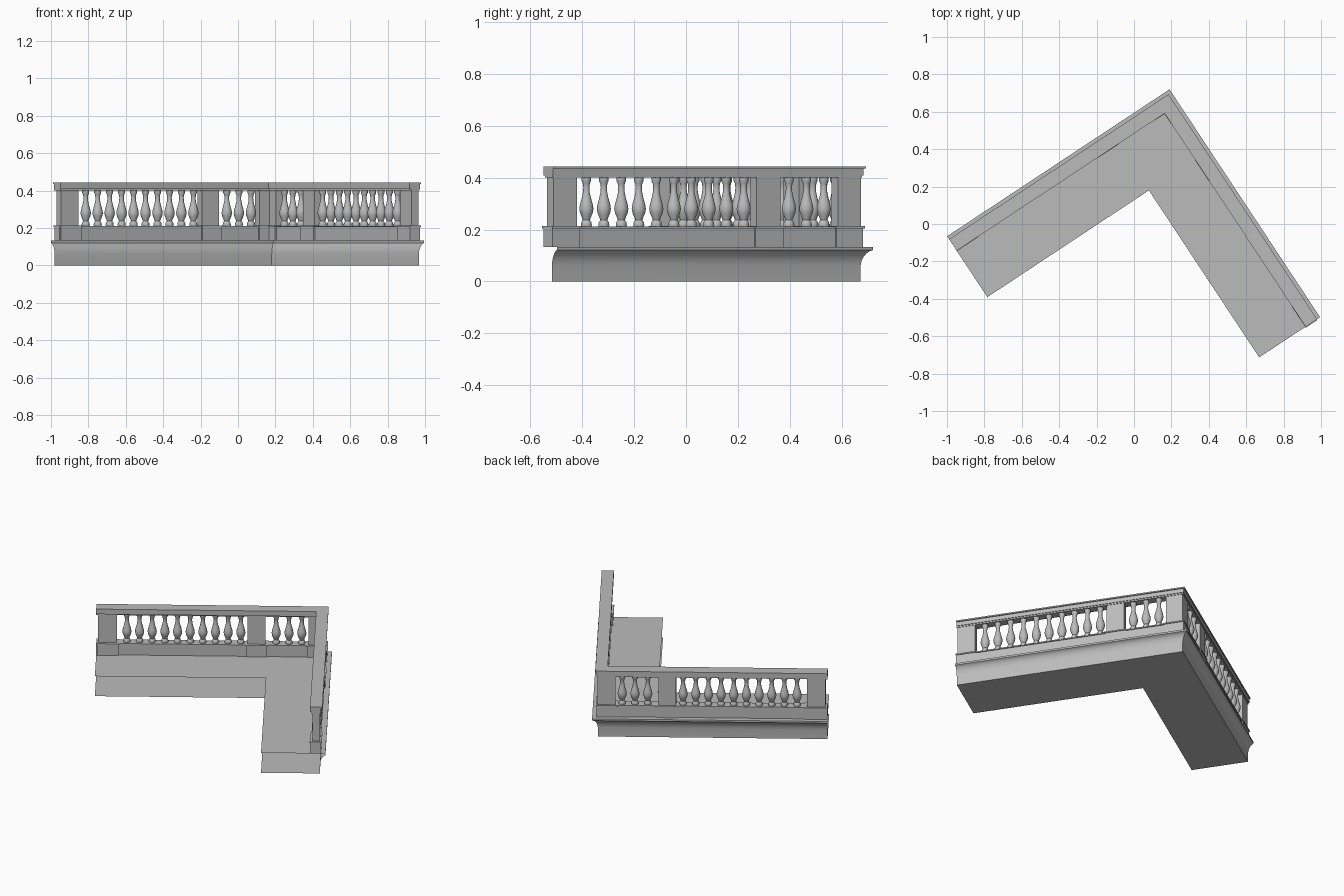
import bpy, bmesh, math
from mathutils import Vector

cube = bpy.data.objects.get("Cube")
if cube:
    bpy.data.objects.remove(cube)

stone = bpy.data.materials.new("grey_stone")
stone.use_nodes = True
GREY = (0.5, 0.5, 0.5, 1)
stone.diffuse_color = GREY
stone.node_tree.nodes["Principled BSDF"].inputs["Base Color"].default_value = GREY

# Local frame: u runs along the left arm, v along the right arm, from the outer corner
CORNER = Vector((0.19, 0.72, 0))
ANGLE = math.radians(33.45)
U = Vector((math.sin(ANGLE), -math.cos(ANGLE), 0))
V = Vector((-math.cos(ANGLE), -math.sin(ANGLE), 0))
LEN_U, LEN_V = 1.46, 1.425


def place(u, v, z):
    return CORNER + U * u + V * v + Vector((0, 0, z))


def finish(name, bm):
    bmesh.ops.recalc_face_normals(bm, faces=bm.faces)
    mesh = bpy.data.meshes.new(name)
    bm.to_mesh(mesh)
    bm.free()
    mesh.materials.append(stone)
    obj = bpy.data.objects.new(name, mesh)
    bpy.context.collection.objects.link(obj)
    return obj


def smooth(obj):
    bpy.ops.object.select_all(action='DESELECT')
    obj.select_set(True)
    bpy.context.view_layer.objects.active = obj
    bpy.ops.object.shade_smooth_by_angle(angle=math.radians(35))


def sweep(name, profile, len_u=LEN_U, len_v=LEN_V, closed=True):
    """Run an (inset, height) profile around the mitred corner."""
    bm = bmesh.new()
    rows = [[bm.verts.new(place(*p(d), z)) for d, z in profile]
            for p in (lambda d: (d, len_v), lambda d: (d, d), lambda d: (len_u, d))]
    count = len(profile)
    for a, b in zip(rows, rows[1:]):
        for i in range(count if closed else count - 1):
            j = (i + 1) % count
            bm.faces.new((a[i], a[j], b[j], b[i]))
    if closed:
        bm.faces.new(rows[0])
        bm.faces.new(rows[2])
    return finish(name, bm)


def band(d0, d1, z0, z1):
    return [(d0, z0), (d1, z0), (d1, z1), (d0, z1)]


def block(name, arm, start, end, d0, d1, z0, z1):
    """Box on one arm, from start to end along it."""
    bm = bmesh.new()
    rings = []
    for z in (z0, z1):
        ring = []
        for s, d in ((start, d0), (end, d0), (end, d1), (start, d1)):
            u, v = (s, d) if arm == "left" else (d, s)
            ring.append(bm.verts.new(place(u, v, z)))
        rings.append(ring)
    low, high = rings
    bm.faces.new(low)
    bm.faces.new(high)
    for i in range(4):
        j = (i + 1) % 4
        bm.faces.new((low[i], low[j], high[j], high[i]))
    return finish(name, bm)


# Floor slab: open shell with a coved outer edge
slab = sweep("floor_slab", [
    (0.39, 0.133), (0, 0.133), (0, 0.121), (0.008, 0.117), (0.017, 0.109),
    (0.025, 0.096), (0.031, 0.08), (0.034, 0.06), (0.034, 0), (0.39, 0)], closed=False)
smooth(slab)

# Continuous plinth and handrail
sweep("plinth", band(0.034, 0.081, 0.133, 0.205))
sweep("plinth_lip", band(0.028, 0.087, 0.205, 0.212))
sweep("handrail", band(0.03, 0.084, 0.4, 0.41) and [
    (0.03, 0.4), (0.084, 0.4), (0.084, 0.409), (0.093, 0.409),
    (0.093, 0.443), (0.019, 0.443), (0.019, 0.435), (0.026, 0.435),
    (0.026, 0.409), (0.03, 0.409)])

# Corner post
sweep("corner_post", band(0.033, 0.077, 0.212, 0.4), 0.14, 0.14)
sweep("corner_post_base", band(0.027, 0.09, 0.133, 0.205), 0.15, 0.15)
sweep("corner_post_cap", band(0.022, 0.095, 0.205, 0.213), 0.155, 0.155)

# Middle and end posts on each arm
POSTS = {"left": [("middle", 0.404, 0.515), ("end", 1.345, 1.454)],
         "right": [("middle", 0.4, 0.508), ("end", 1.3, 1.413)]}
for arm, posts in POSTS.items():
    for kind, a, b in posts:
        name = f"{arm}_{kind}_post"
        block(name, arm, a, b, 0.033, 0.077, 0.212, 0.4)
        block(name + "_base", arm, a - 0.01, b + 0.008, 0.027, 0.09, 0.133, 0.205)
        block(name + "_cap", arm, a - 0.015, b + 0.011, 0.022, 0.095, 0.205, 0.213)

# One turned baluster, then copies that share its mesh
TURNING = [(0.019, 0.208), (0.022, 0.217), (0.02, 0.228), (0.014, 0.237),
           (0.018, 0.248), (0.025, 0.264), (0.028, 0.28), (0.025, 0.298),
           (0.018, 0.322), (0.013, 0.345), (0.012, 0.363), (0.014, 0.378),
           (0.019, 0.388), (0.019, 0.402)]
SIDES = 14
bm = bmesh.new()
rings = [[bm.verts.new((r * math.cos(math.tau * k / SIDES), r * math.sin(math.tau * k / SIDES), z))
          for k in range(SIDES)] for r, z in TURNING]
for a, b in zip(rings, rings[1:]):
    for k in range(SIDES):
        n = (k + 1) % SIDES
        bm.faces.new((a[k], a[n], b[n], b[k]))
first = finish("baluster", bm)
smooth(first)

GROUPS = [("left", 3, 0.19, 0.351), ("left", 10, 0.56, 1.287),
          ("right", 3, 0.181, 0.336), ("right", 10, 0.55, 1.24)]
MID = 0.055
for arm, count, start, end in GROUPS:
    for i in range(count):
        s = start + (end - start) * i / (count - 1)
        obj = bpy.data.objects.new(f"{arm}_baluster", first.data)
        obj.location = place(s, MID, 0) if arm == "left" else place(MID, s, 0)
        bpy.context.collection.objects.link(obj)
bpy.data.objects.remove(first)
